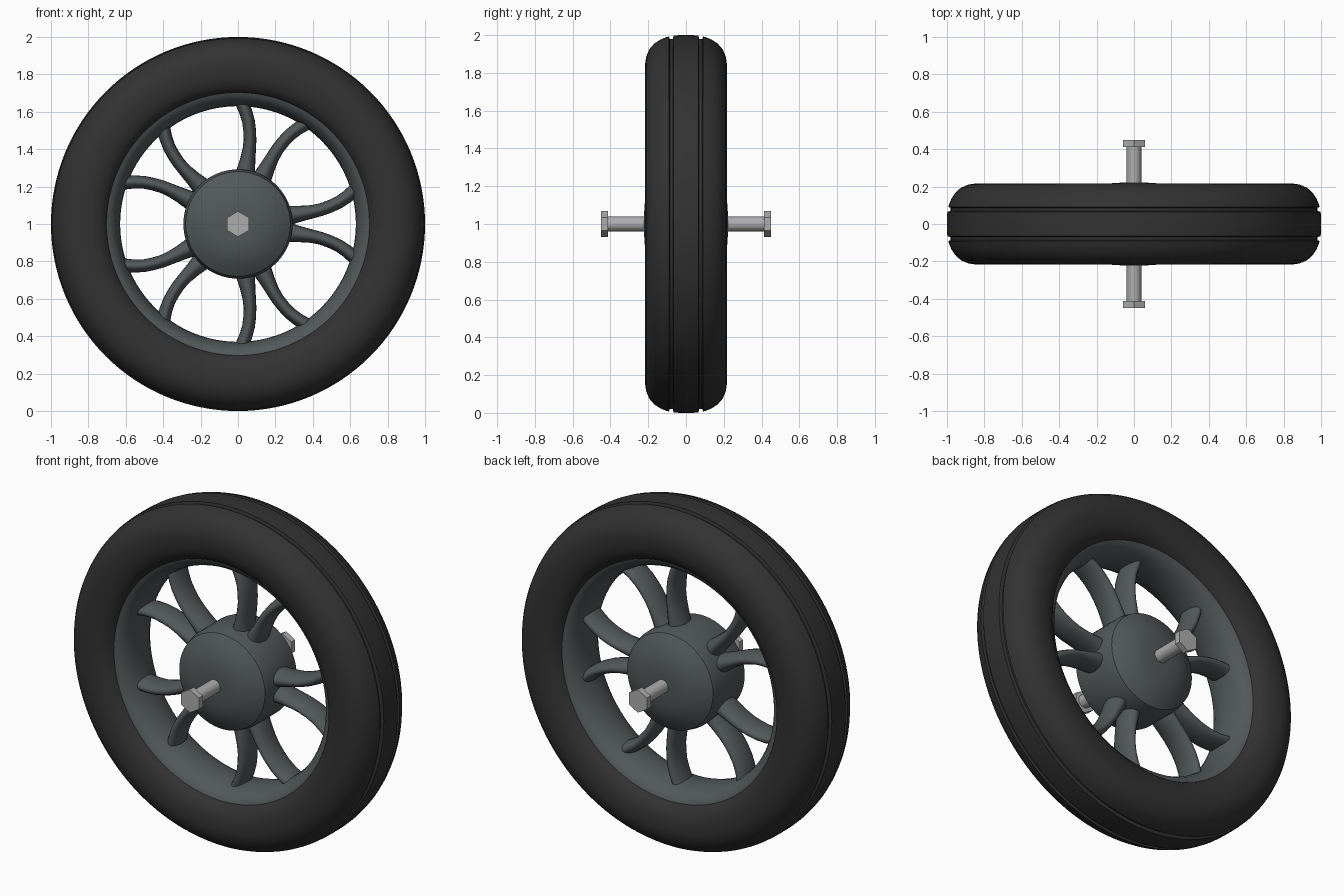
import bpy, bmesh, math
from mathutils import Vector

if "Cube" in bpy.data.objects:
    bpy.data.objects.remove(bpy.data.objects["Cube"])

CZ = 1.0  # wheel centre height


def material(name, rgb):
    m = bpy.data.materials.new(name)
    m.diffuse_color = (*rgb, 1)
    m.use_nodes = True
    m.node_tree.nodes["Principled BSDF"].inputs["Base Color"].default_value = m.diffuse_color
    return m


RUBBER = material("black rubber", (0.032, 0.032, 0.032))
METAL = material("dark grey metal", (0.085, 0.098, 0.102))
STEEL = material("light steel", (0.42, 0.42, 0.43))


def finish(bm, name, mat, angle=35):
    bmesh.ops.remove_doubles(bm, verts=bm.verts, dist=1e-5)
    bmesh.ops.dissolve_degenerate(bm, edges=bm.edges, dist=1e-6)
    bmesh.ops.recalc_face_normals(bm, faces=bm.faces)
    me = bpy.data.meshes.new(name)
    bm.to_mesh(me)
    bm.free()
    ob = bpy.data.objects.new(name, me)
    bpy.context.collection.objects.link(ob)
    me.materials.append(mat)
    bpy.ops.object.select_all(action='DESELECT')
    ob.select_set(True)
    bpy.context.view_layer.objects.active = ob
    bpy.ops.object.shade_smooth_by_angle(angle=math.radians(angle))
    return ob


def lathe(name, profile, mat, seg=96, closed=True, angle=35):
    """Spin (radius, y) points around the wheel axis."""
    bm = bmesh.new()
    rings = []
    for i in range(seg):
        a = 2 * math.pi * i / seg
        rings.append([bm.verts.new((r * math.sin(a), y, CZ + r * math.cos(a)))
                      for r, y in profile])
    n = len(profile)
    for i in range(seg):
        p, q = rings[i], rings[(i + 1) % seg]
        for j in range(n if closed else n - 1):
            k = (j + 1) % n
            bm.faces.new((p[j], p[k], q[k], q[j]))
    return finish(bm, name, mat, angle)


def mirrored(half):
    """Half profile on -y, completed on +y."""
    return half + [(r, -y) for r, y in reversed(half)]


# Tyre: rounded shoulders and two tread grooves
tire_half = [(0.685, -0.12), (0.70, -0.15), (0.715, -0.175), (0.745, -0.198), (0.79, -0.212),
             (0.85, -0.216), (0.885, -0.211), (0.925, -0.194), (0.955, -0.168),
             (0.975, -0.138), (0.987, -0.11), (0.993, -0.091), (0.980, -0.086),
             (0.980, -0.070), (0.998, -0.065), (1.0, -0.03)]
lathe("tire", mirrored(tire_half), RUBBER, 128)

# Rim: convex ring inside the tyre
rim_half = [(0.73, -0.14), (0.705, -0.155), (0.685, -0.148), (0.662, -0.125),
            (0.643, -0.09), (0.633, -0.045), (0.63, -0.01)]
lathe("rim", mirrored(rim_half), METAL, 128, angle=50)

# Hub: domed on both faces with a chamfered edge
hub_half = [(0, -0.222), (0.07, -0.221), (0.13, -0.217), (0.18, -0.204),
            (0.23, -0.182), (0.28, -0.148), (0.292, -0.10)]
lathe("hub", mirrored(hub_half), METAL, 64, closed=False, angle=30)

# Axle and its hexagonal end caps
lathe("axle", mirrored([(0, -0.42), (0.039, -0.42)]), STEEL, 32, closed=False)
for side, s in (("front", -1), ("back", 1)):
    lathe(side + "_axle_bolt",
          [(0, s * 0.413), (0.068, s * 0.413), (0.068, s * 0.45), (0, s * 0.45)],
          STEEL, 6, closed=False)

# Spokes: five mirrored pairs. Path rows: radius, offset in degrees, half width
PATH = [(0.22, 9.0, 0.062), (0.29, 9.6, 0.050), (0.34, 9.4, 0.042), (0.40, 9.4, 0.036),
        (0.45, 9.8, 0.034), (0.50, 10.8, 0.034), (0.55, 12.1, 0.034),
        (0.60, 14.0, 0.035), (0.65, 16.2, 0.036)]


def spoke(name, base_deg, sign):
    bm = bmesh.new()
    sides, rings = 20, []
    pts = []
    for r, off, w in PATH:
        a = math.radians(base_deg + sign * off)
        pts.append(Vector((r * math.cos(a), 0, CZ + r * math.sin(a))))
    for i, p in enumerate(pts):
        t = (pts[min(i + 1, len(pts) - 1)] - pts[max(i - 1, 0)]).normalized()
        across = t.cross(Vector((0, 1, 0)))
        ring = []
        for k in range(sides):
            b = 2 * math.pi * k / sides
            ring.append(bm.verts.new(p + across * PATH[i][2] * math.cos(b)
                                     + Vector((0, 0.08 * math.sin(b), 0))))
        rings.append(ring)
    for p, q in zip(rings, rings[1:]):
        for k in range(sides):
            m = (k + 1) % sides
            bm.faces.new((p[k], p[m], q[m], q[k]))
    bm.faces.new(rings[0])
    bm.faces.new(rings[-1])
    finish(bm, name, METAL, 45)


for i in range(5):
    for tag, sign in (("a", 1), ("b", -1)):
        spoke(f"spoke_{i + 1}{tag}", 72 * i, sign)
